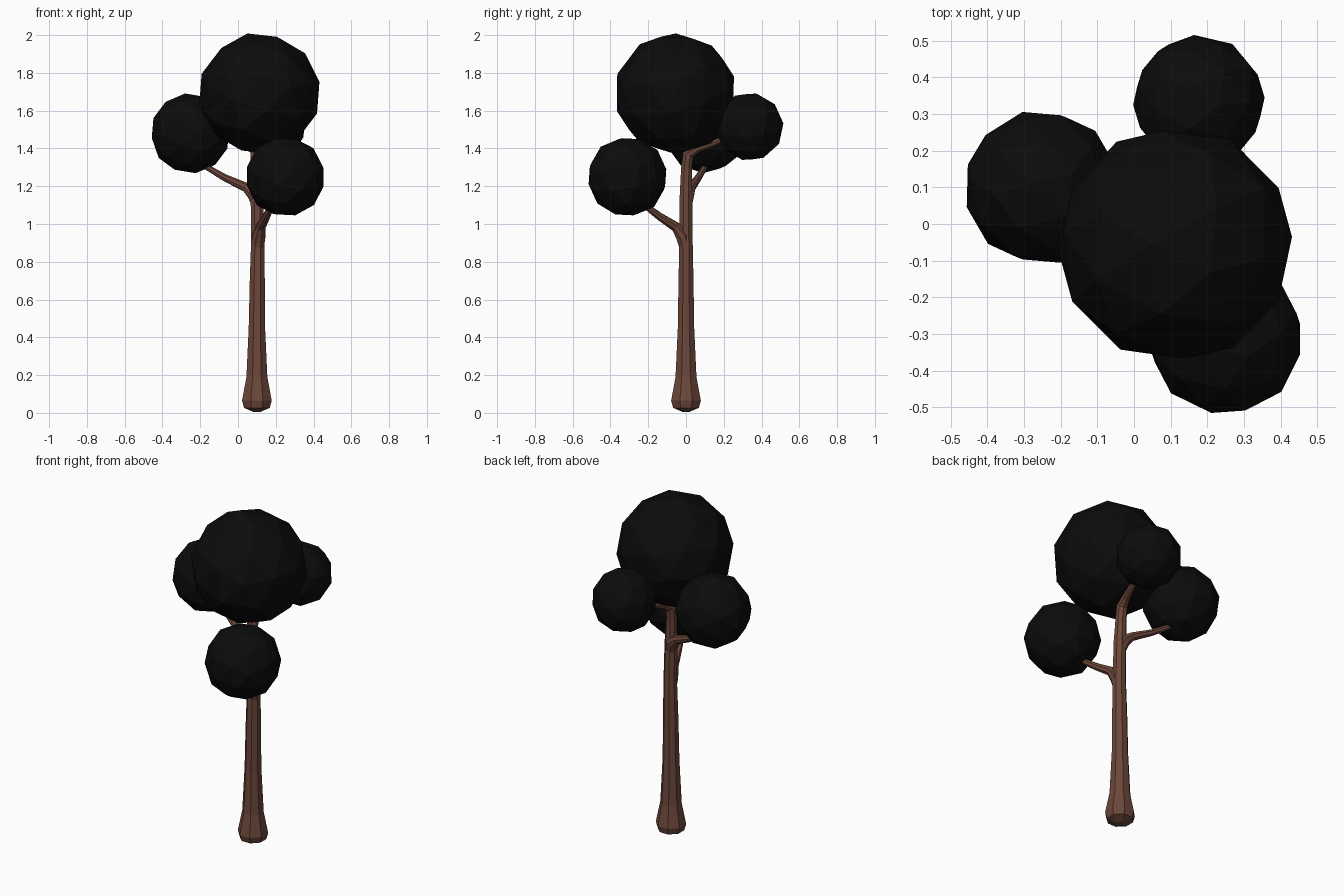
import bpy, bmesh, math
from mathutils import Vector

if "Cube" in bpy.data.objects:
    bpy.data.objects.remove(bpy.data.objects["Cube"])


def material(name, rgb):
    m = bpy.data.materials.new(name)
    m.diffuse_color = (*rgb, 1)
    m.use_nodes = True
    m.node_tree.nodes["Principled BSDF"].inputs["Base Color"].default_value = m.diffuse_color
    return m


bark = material("brown bark", (0.15, 0.064, 0.043))
leaf = material("black foliage", (0.0035, 0.0035, 0.0035))


def finish(bm, name, mat):
    bmesh.ops.recalc_face_normals(bm, faces=bm.faces)
    me = bpy.data.meshes.new(name)
    bm.to_mesh(me)
    bm.free()
    me.materials.append(mat)
    ob = bpy.data.objects.new(name, me)
    bpy.context.collection.objects.link(ob)
    return ob


def tube(name, pts, sides=8):
    """Faceted tube through (x, y, z, radius) points."""
    bm = bmesh.new()
    ps = [Vector(p[:3]) for p in pts]
    rings = []
    for i, p in enumerate(ps):
        d = (ps[min(i + 1, len(ps) - 1)] - ps[max(i - 1, 0)]).normalized()
        q = Vector((0, 0, 1)).rotation_difference(d)
        ring = []
        for k in range(sides):
            a = 2 * math.pi * (k + 0.5) / sides
            ring.append(bm.verts.new(p + q @ Vector((math.cos(a), math.sin(a), 0)) * pts[i][3]))
        rings.append(ring)
    for r, s in zip(rings, rings[1:]):
        for k in range(sides):
            n = (k + 1) % sides
            bm.faces.new((r[k], r[n], s[n], s[k]))
    bm.faces.new(rings[0][::-1])
    bm.faces.new(rings[-1])
    return finish(bm, name, bark)


# Trunk with flared foot, ending in the bend towards the back ball
tube("trunk", [
    (0.1, 0, 0.005, 0.02), (0.1, 0, 0.027, 0.074), (0.1, 0, 0.065, 0.085),
    (0.1, 0, 0.19, 0.060), (0.1, 0, 0.45, 0.047), (0.102, 0, 0.70, 0.043),
    (0.105, 0, 0.92, 0.038), (0.1, 0, 1.15, 0.036), (0.095, 0.003, 1.30, 0.031),
    (0.095, 0.012, 1.37, 0.032), (0.108, 0.06, 1.40, 0.024),
    (0.135, 0.15, 1.43, 0.018), (0.15, 0.20, 1.45, 0.016)])

# Side branches, thick where they leave the trunk
tube("left_branch", [
    (0.105, 0, 1.09, 0.03), (0.082, 0.01, 1.16, 0.037), (0.04, 0.028, 1.195, 0.025),
    (-0.07, 0.065, 1.245, 0.019), (-0.18, 0.105, 1.31, 0.015)])
tube("front_branch", [
    (0.105, 0, 0.86, 0.032), (0.11, -0.018, 0.935, 0.038), (0.12, -0.055, 0.985, 0.027),
    (0.15, -0.14, 1.04, 0.021), (0.18, -0.22, 1.10, 0.016)])

# Faceted foliage balls
balls = [("top_foliage", (0.113, -0.056, 1.69), 0.325, (0.3, 0.25, 0.2)),
         ("left_foliage", (-0.252, 0.10, 1.48), 0.213, (0.2, 0.4, 0.9)),
         ("front_foliage", (0.25, -0.31, 1.25), 0.213, (0.35, 0.15, 0.5)),
         ("back_foliage", (0.177, 0.335, 1.515), 0.182, (0.1, 0.3, 0.1))]
for name, loc, radius, rot in balls:
    bm = bmesh.new()
    bmesh.ops.create_icosphere(bm, subdivisions=2, radius=radius)
    ob = finish(bm, name, leaf)
    ob.location, ob.rotation_euler = loc, rot
